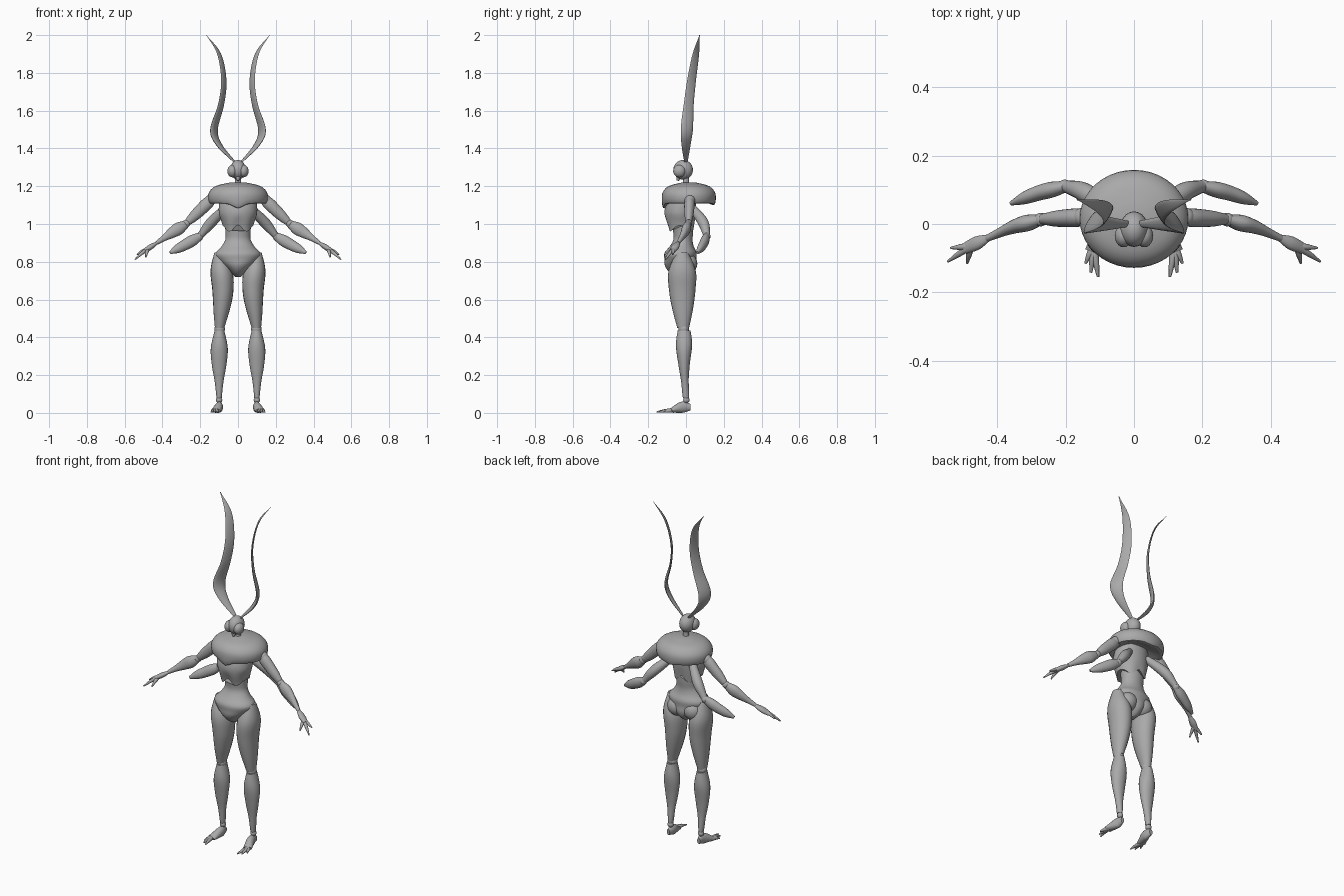
import bpy, bmesh, math
from mathutils import Vector, Matrix

if "Cube" in bpy.data.objects:
    bpy.data.objects.remove(bpy.data.objects["Cube"])

grey = bpy.data.materials.new("plain grey")
grey.use_nodes = True
grey.diffuse_color = (0.4, 0.4, 0.4, 1)
grey.node_tree.nodes["Principled BSDF"].inputs["Base Color"].default_value = grey.diffuse_color

ACROSS = Vector((1, 0, 0))
FORWARD = Vector((0, 1, 0))
DOWN = Vector((0, 0, -1))


def finish(bm, name, mirror):
    """Turn a bmesh into a smooth-shaded object, mirrored across x if asked."""
    bmesh.ops.recalc_face_normals(bm, faces=bm.faces)
    mesh = bpy.data.meshes.new(name)
    bm.to_mesh(mesh)
    bm.free()
    obj = bpy.data.objects.new(name, mesh)
    bpy.context.collection.objects.link(obj)
    mesh.materials.append(grey)
    bpy.ops.object.select_all(action="DESELECT")
    obj.select_set(True)
    bpy.context.view_layer.objects.active = obj
    bpy.ops.object.shade_smooth_by_angle(angle=math.radians(40))
    if mirror:
        obj.modifiers.new("Mirror", "MIRROR").use_mirror_merge = False


def curve(values, t):
    """Smooth value at t between evenly spaced numbers or points."""
    last = len(values) - 1
    if last == 0:
        return values[0]
    i = min(int(t * last), last - 1)
    f = t * last - i
    b, c = values[i], values[i + 1]
    a = values[i - 1] if i else b * 2 - c
    d = values[i + 2] if i + 2 <= last else c * 2 - b
    return b + ((c - a) + ((2 * a - 5 * b + 4 * c - d) + (3 * b - a - 3 * c + d) * f) * f) * f / 2


def loft(name, points, widths, ratios=(1,), hint=ACROSS, axis=None, mirror=True,
         sides=20, steps=20, shape=None):
    """Skin elliptical rings along a path; ratios give depth over width."""
    bm = bmesh.new()
    points = [Vector(p) for p in points]
    path = [curve(points, i / steps) for i in range(steps + 1)]
    rings = []
    for i, centre in enumerate(path):
        tangent = axis or (path[min(i + 1, steps)] - path[max(i - 1, 0)]).normalized()
        u = (hint - tangent * hint.dot(tangent)).normalized()
        v = tangent.cross(u)
        width = max(curve(widths, i / steps), 0.002)
        depth = width * curve(ratios, i / steps)
        ring = []
        for k in range(sides):
            turn = math.tau * k / sides
            co = centre + u * width * math.cos(turn) + v * depth * math.sin(turn)
            if shape:
                co.z += shape(co)
            ring.append(bm.verts.new(co))
        rings.append(ring)
    for upper, lower in zip(rings, rings[1:]):
        for k in range(sides):
            bm.faces.new((upper[k - 1], upper[k], lower[k], lower[k - 1]))
    bm.faces.new(rings[0])
    bm.faces.new(rings[-1])
    finish(bm, name, mirror)


def ball(name, centre, radius, narrow=1, mirror=True):
    bm = bmesh.new()
    place = Matrix.Translation(centre) @ Matrix.Diagonal((narrow, 1, 1, 1))
    bmesh.ops.create_uvsphere(bm, u_segments=20, v_segments=12, radius=radius, matrix=place)
    finish(bm, name, mirror)


def digits_of(kind, base, tips, radius, hint=ACROSS):
    """Fan slim, slightly arched digits from one base to each tip."""
    base = Vector(base)
    for place, tip in zip(("inner", "middle", "outer"), tips):
        tip = Vector(tip)
        knuckle = (base + tip) / 2 - DOWN * 0.003
        loft(f"{place}_{kind}", [base, knuckle, tip], (radius, radius * 0.8, radius * 0.3),
             hint=hint, sides=10, steps=8)


# Head, compound eyes, mouth and neck
ball("head", (0, -.015, 1.287), .052, narrow=.8, mirror=False)
ball("eye", (.03, -.035, 1.28), .033, narrow=.8)
loft("mouth", [(0, -.03, 1.27), (0, -.045, 1.23)], (.025, .006), mirror=False)
loft("neck", [(0, 0, 1.18), (0, 0, 1.27)], (.025, .016, .016), mirror=False)

# Long blade-like antennae, leaning back as they rise
sweep = [(.02, 1.33), (.1, 1.42), (.127, 1.5), (.09, 1.63), (.075, 1.76), (.1, 1.9), (.167, 2)]
loft("antenna", [(x, .16 * (z - 1.33) ** 2, z) for x, z in sweep],
     (.01, .027, .037, .03, .027, .02, 0), ratios=(.4, .2, .2),
     hint=Vector((-.5, .85, 0)), sides=12, steps=36)


# Shoulder shield, its rim dipping to a point in front
def shield_rim(co):
    rim = min(max((1.16 - co.z) / .04, 0), 1)
    dip = .025 if co.y < 0 else .008
    return -rim * dip * math.exp(-(co.x / .035) ** 2)


loft("shoulder_shield", [(0, .015, z) for z in (1.22, 1.2, 1.16, 1.11, 1.12, 1.14)],
     (.04, .12, .157, .15, .11, .06), ratios=(.9,), axis=DOWN, mirror=False,
     sides=40, shape=shield_rim)


# Chest plate with a scalloped lower edge
def chest_rim(co):
    rim = min(max((1.06 - co.z) / .09, 0), 1)
    return rim * (.008 + .018 * math.cos(abs(co.x) / .045 * math.pi))


loft("chest", [(0, -.01, 1.18), (0, -.03, 1.07), (0, -.025, .97)], (.09, .102, .082),
     ratios=(.7, .82, .83), axis=DOWN, mirror=False, sides=40, shape=chest_rim)

# Waist flowing into the hips, narrowing to the crotch
loft("abdomen", [(0, -.02, 1.04), (0, -.015, .93), (0, -.03, .83), (0, -.02, .72)],
     (.07, .07, .066, .067, .088, .12, .1, .057, .015), ratios=(.8, .8, .73, .85, 2),
     axis=DOWN, mirror=False, sides=32, steps=32)
ball("buttock", (.052, .004, .79), .056)

# Legs and feet
loft("thigh", [(.1, -.02, .85), (.08, -.02, .65), (.097, -.015, .45)],
     (.025, .058, .056, .044, .025), ratios=(1.25,), axis=DOWN)
ball("knee", (.097, -.012, .445), .028)
loft("shin", [(.098, -.01, .435), (.1, -.01, .25), (.1, 0, .08)],
     (.026, .045, .038, .023, .014), ratios=(1.3, .85, .8, 1.2), axis=DOWN)
ball("ankle", (.1, .002, .068), .017)
loft("foot", [(.1, .024, .03), (.1, -.02, .03), (.118, -.08, .012)], (.01, .021, .025),
     ratios=(1.7, 1.4, .45))
digits_of("toe", (.118, -.065, .012), [(.105, -.155, .005), (.126, -.142, .005),
                                       (.142, -.115, .005)], .012)

# Front arms, with flared forearms and three-fingered hands
ball("shoulder", (.15, .02, 1.125), .028)
loft("upper_arm", [(.13, .02, 1.14), (.265, .014, 1.01)], (.02, .027, .026, .023, .016),
     ratios=(1.2,), hint=FORWARD)
ball("elbow", (.272, .013, 1.003), .02)
loft("forearm", [(.275, .012, 1), (.35, -.008, .953), (.43, -.042, .9)],
     (.016, .024, .02, .014, .01), ratios=(1.3, 1.4, 1), hint=FORWARD)
loft("palm", [(.425, -.04, .902), (.495, -.072, .858)], (.01, .02, .016), ratios=(.7,),
     hint=FORWARD)
digits_of("finger", (.478, -.065, .868), [(.488, -.115, .825), (.545, -.11, .812),
                                          (.536, -.07, .838)], .011, hint=FORWARD)

# Second, handless pair of arms set behind the chest
loft("rear_upper_arm", [(.06, .03, 1.09), (.14, .09, 1.01), (.198, .11, .94)],
     (.02, .028, .018), hint=FORWARD)
ball("rear_elbow", (.203, .11, .934), .02)
loft("rear_forearm", [(.2, .11, .936), (.28, .09, .89), (.36, .06, .848)],
     (.016, .023, .022, .018, .006), ratios=(1.3,), hint=FORWARD)
